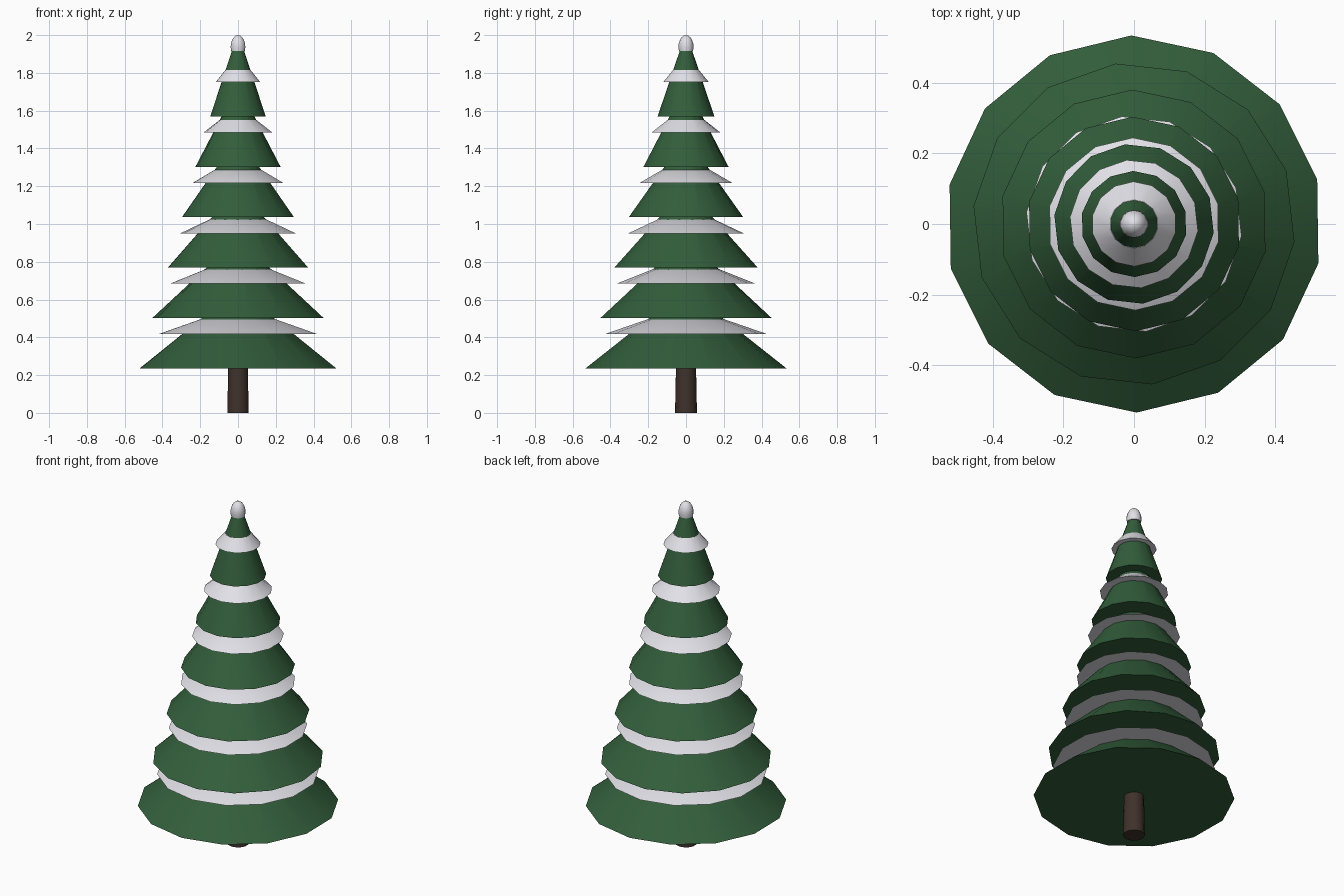
import bpy
import bmesh
import math

cube = bpy.data.objects.get("Cube")
if cube:
    bpy.data.objects.remove(cube, do_unlink=True)


def make_material(name, color):
    mat = bpy.data.materials.new(name)
    mat.use_nodes = True
    mat.diffuse_color = (*color, 1)
    mat.node_tree.nodes["Principled BSDF"].inputs["Base Color"].default_value = (*color, 1)
    return mat


green = make_material("pine green", (0.032, 0.11, 0.043))
snow = make_material("snow white", (0.75, 0.75, 0.8))
bark = make_material("bark brown", (0.05, 0.031, 0.024))


def lathe(name, profile, mat, turn=0.0, sides=14):
    """Stack rings of (radius, height), capped at both ends."""
    bm = bmesh.new()
    rings = []
    for r, z in profile:
        ring = []
        for i in range(sides):
            a = math.pi / 2 + math.radians(turn) + math.tau * i / sides
            ring.append(bm.verts.new((r * math.cos(a), r * math.sin(a), z)))
        rings.append(ring)
    for low, high in zip(rings, rings[1:]):
        for i in range(sides):
            j = (i + 1) % sides
            bm.faces.new((low[i], low[j], high[j], high[i]))
    bm.faces.new(rings[0][::-1])
    bm.faces.new(rings[-1])
    mesh = bpy.data.meshes.new(name)
    bm.to_mesh(mesh)
    bm.free()
    mesh.materials.append(mat)
    obj = bpy.data.objects.new(name, mesh)
    bpy.context.collection.objects.link(obj)
    bpy.ops.object.select_all(action="DESELECT")
    obj.select_set(True)
    bpy.context.view_layer.objects.active = obj
    bpy.ops.object.shade_smooth_by_angle(angle=math.radians(35))
    return obj


# Trunk
lathe("trunk", [(0.058, 0), (0.053, 0.25)], bark)

# Branch tiers, each with a snow skirt around its upper half
TIERS = 6
STEP = 0.267
for n in range(TIERS):
    base = 0.235 + STEP * n
    rim = 0.533 - 0.0766 * n
    neck = 0.195 - 0.027 * n          # radius where the next tier begins
    turn = 6.5 if n in (1, 4) else 0.8
    top = 0.35                        # tiers overlap the one above
    tip = rim + (neck - rim) * top / STEP
    lathe(f"branch_tier_{n + 1}", [(rim, base), (tip, base + top)], green, turn)

    skirt_base = base + 0.182
    skirt_top = base + 0.26 - 0.003 * n
    green_radius = rim + (neck - rim) * (skirt_top - base) / STEP
    lathe(f"snow_skirt_{n + 1}",
          [(0.43 - 0.062 * n, skirt_base), (green_radius + 0.001, skirt_top)],
          snow, 6.5 if n in (2, 4) else 0.8)

# Snow cap on the tip
cap = []
for k in range(7):
    a = math.radians(-20 + 109 * k / 6)
    cap.append((0.04 * math.cos(a), 1.938 + 0.062 * math.sin(a)))
lathe("snow_cap", cap, snow)
